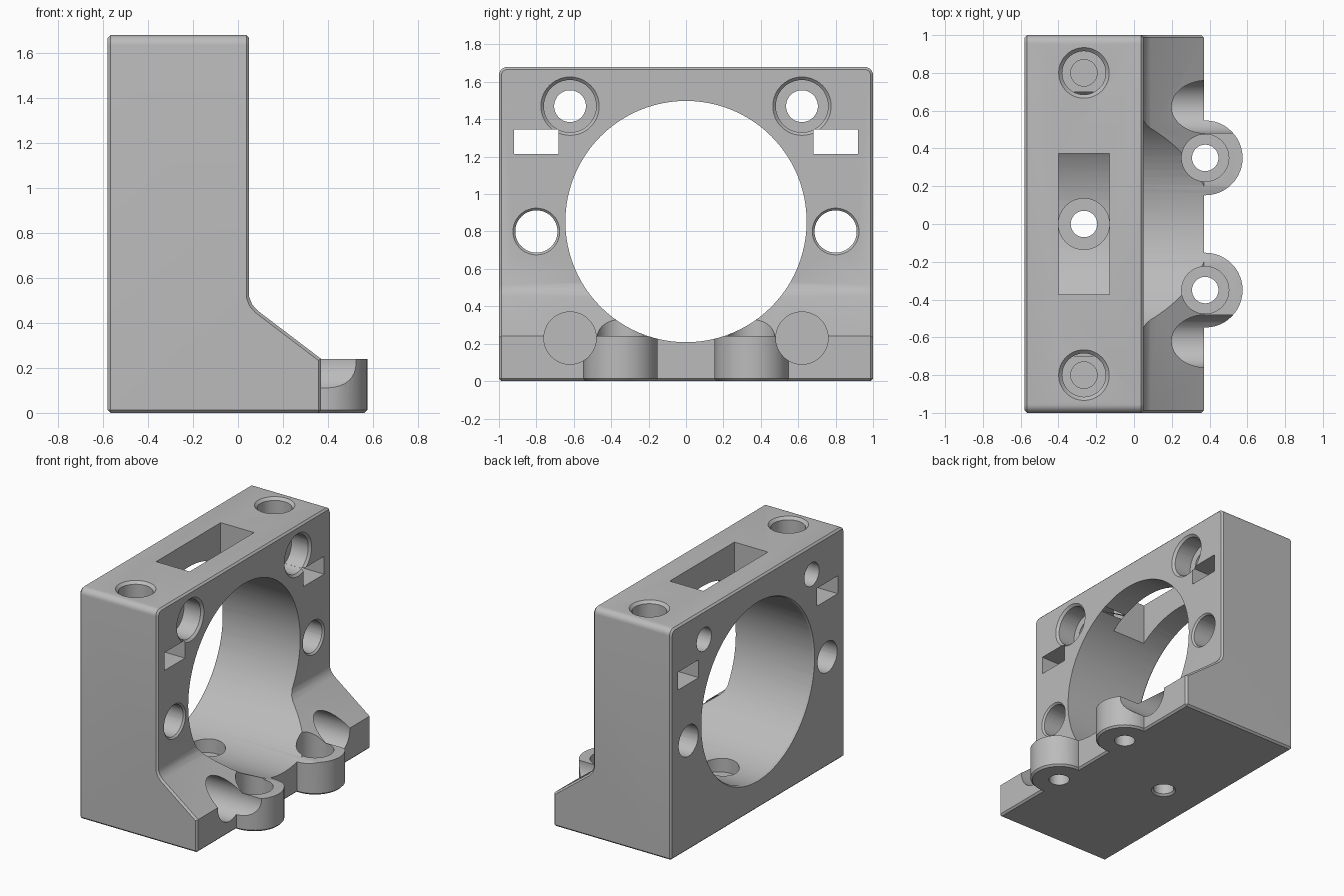
import bpy, bmesh, math
from mathutils import Vector, Matrix

if "Cube" in bpy.data.objects:
    bpy.data.objects.remove(bpy.data.objects["Cube"])

grey = bpy.data.materials.new("plain grey")
grey.diffuse_color = (0.5, 0.5, 0.5, 1)
grey.use_nodes = True
grey.node_tree.nodes["Principled BSDF"].inputs["Base Color"].default_value = grey.diffuse_color


def to_object(name, bm):
    bmesh.ops.recalc_face_normals(bm, faces=bm.faces[:])
    mesh = bpy.data.meshes.new(name)
    bm.to_mesh(mesh)
    bm.free()
    mesh.materials.append(grey)
    ob = bpy.data.objects.new(name, mesh)
    bpy.context.collection.objects.link(ob)
    return ob


def cylinder(name, axis, centre, start, end, r1, r2=None, sides=48):
    """Cylinder or cone along x (centre = y, z) or along z (centre = x, y)."""
    bm = bmesh.new()
    bmesh.ops.create_cone(bm, cap_ends=True, segments=sides, radius1=r1,
                          radius2=r1 if r2 is None else r2, depth=end - start)
    mid = (start + end) / 2
    if axis == "x":
        bm.transform(Matrix.Translation((mid, *centre)) @ Matrix.Rotation(math.pi / 2, 4, "Y"))
    else:
        bm.transform(Matrix.Translation((*centre, mid)))
    return to_object(name, bm)


def box(name, low, high):
    low, high = Vector(low), Vector(high)
    bm = bmesh.new()
    bmesh.ops.create_cube(bm, size=1)
    bm.transform(Matrix.Translation((low + high) / 2) @ Matrix.Diagonal((*(high - low), 1)))
    return to_object(name, bm)


def combine(tool, operation="DIFFERENCE"):
    tool.hide_render = True
    mod = bracket.modifiers.new("combine", "BOOLEAN")
    mod.operation, mod.object, mod.solver = operation, tool, "EXACT"
    bpy.context.view_layer.objects.active = bracket
    bpy.ops.object.modifier_apply(modifier=mod.name)
    bpy.data.objects.remove(tool)


# Body: L-shaped side profile extruded across the width
profile = [(-.58, 0), (.37, 0), (.37, .24), (.087, .455), (.063, .482), (.05, .515),
           (.05, 1.68), (-.58, 1.68)]
bm = bmesh.new()
face = bm.faces.new([bm.verts.new((x, -1, z)) for x, z in profile])
side = bmesh.ops.extrude_face_region(bm, geom=[face])["geom"]
bmesh.ops.translate(bm, vec=(0, 2, 0), verts=[v for v in side if isinstance(v, bmesh.types.BMVert)])
bmesh.ops.recalc_face_normals(bm, faces=bm.faces[:])

# Rounded top corners, then a small chamfer on the outer edges
top = [e for e in bm.edges if all(v.co.z > 1.6 for v in e.verts)
       and abs(e.verts[0].co.x - e.verts[1].co.x) > .1]
bmesh.ops.bevel(bm, geom=top, offset=.045, segments=6, profile=.5, affect="EDGES")
sharp = [e for e in bm.edges if e.calc_face_angle(0) > 1.0]
bmesh.ops.bevel(bm, geom=sharp, offset=.013, segments=1, affect="EDGES")
bracket = to_object("motor_bracket", bm)

# Screw tabs on the foot, chamfered at the bottom
for s in (-1, 1):
    tab = cylinder("screw_tab", "z", (.377, s * .35), 0, .24, .198)
    bm = bmesh.new()
    bm.from_mesh(tab.data)
    rim = [e for e in bm.edges if all(v.co.z < .01 for v in e.verts)]
    bmesh.ops.bevel(bm, geom=rim, offset=.013, segments=1, affect="EDGES")
    bm.to_mesh(tab.data)
    bm.free()
    combine(tab, "UNION")

# Main bore with chamfered mouth
combine(cylinder("bore", "x", (0, .853), -.7, .7, .645, sides=96))
combine(cylinder("bore_back_chamfer", "x", (0, .853), -.60, -.567, .665, .645 - .0005, 96))

# Top window and the counterbored screw hole below it
combine(box("window", (-.4, -.372, .9), (-.13, .372, 1.8)))
combine(cylinder("floor_hole", "z", (-.265, 0), -.1, .6, .07))
combine(cylinder("floor_counterbore", "z", (-.265, 0), .12, .6, .135))
combine(cylinder("floor_chamfer", "z", (-.265, 0), -.02, .014, .105, .069))

for s in (-1, 1):
    # Tab screw holes
    combine(cylinder("tab_hole", "z", (.377, s * .35), -.1, .6, .07))
    combine(cylinder("tab_counterbore", "z", (.377, s * .35), .12, .6, .125))

    # Four face screw holes with head recesses
    for z, r in ((1.47, .14), (.23, .14)):
        combine(cylinder("face_hole", "x", (s * .62, z), -.8, .8, .085))
        combine(cylinder("face_recess", "x", (s * .62, z), -.1, .8, r))
    combine(cylinder("recess_chamfer", "x", (s * .62, 1.47), .033, .07, .139, .176))

    # Plain rod holes and nut slots through the thickness
    combine(cylinder("rod_hole", "x", (s * .8, .8), -.8, .2, .113))
    combine(cylinder("rod_chamfer", "x", (s * .8, .8), .037, .07, .112, .145))
    y0, y1 = sorted((s * .682, s * .92))
    combine(box("nut_slot", (-.8, y0, 1.215), (.2, y1, 1.345)))

    # Stepped blind holes from the top
    combine(cylinder("top_hole", "z", (-.265, s * .8), .98, 1.8, .07))
    combine(cylinder("top_counterbore", "z", (-.265, s * .8), 1.5, 1.8, .115))
    combine(cylinder("top_chamfer", "z", (-.265, s * .8), 1.66, 1.70, .114, .154))

# Smooth round walls, crisp edges
bpy.ops.object.select_all(action="DESELECT")
bracket.select_set(True)
bpy.context.view_layer.objects.active = bracket
bpy.ops.object.shade_smooth_by_angle(angle=math.radians(25))
